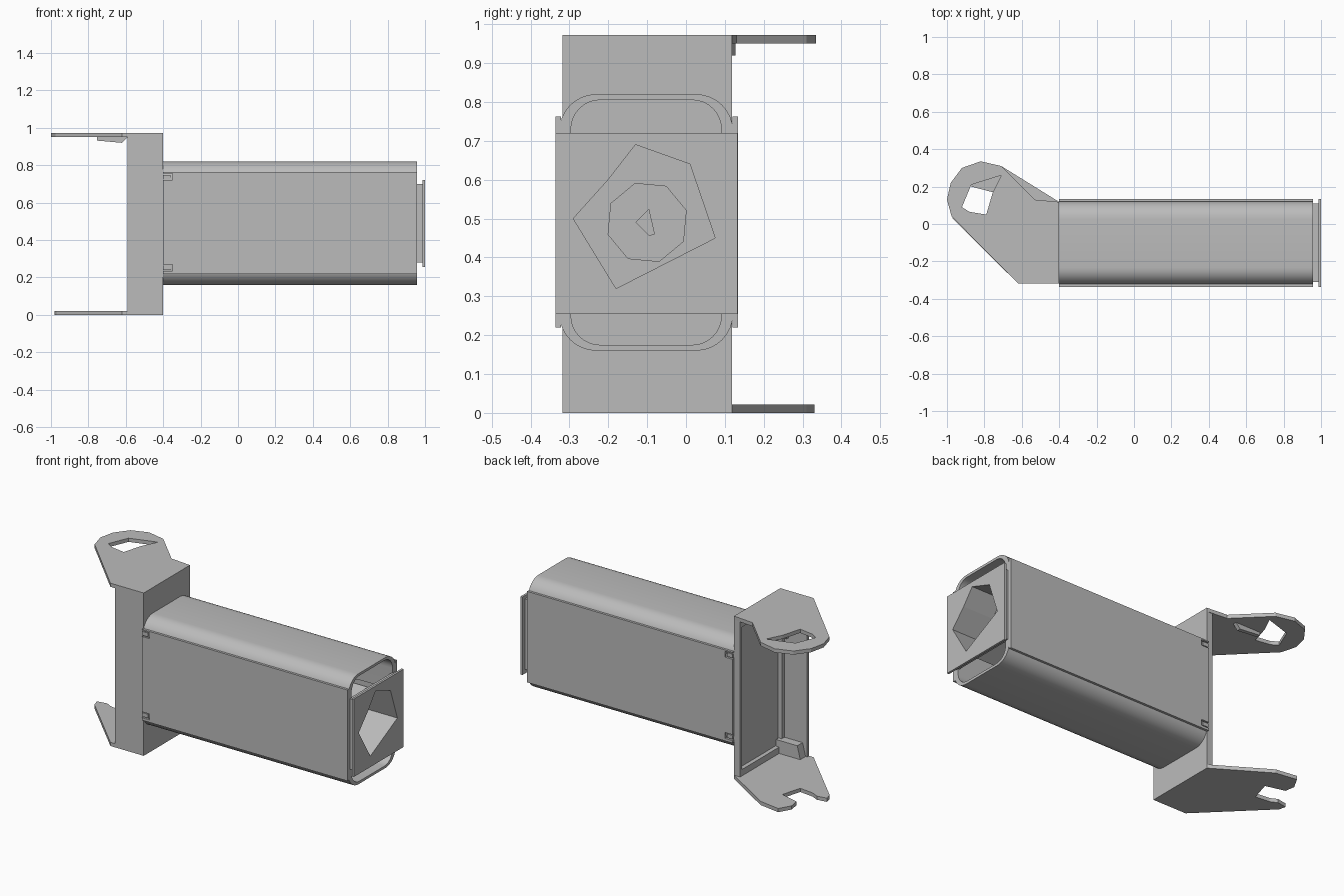
import bpy, bmesh, math
from mathutils import Matrix

if "Cube" in bpy.data.objects:
    bpy.data.objects.remove(bpy.data.objects["Cube"])

grey = bpy.data.materials.new("mid_grey")
grey.diffuse_color = (0.5, 0.5, 0.5, 1)
grey.use_nodes = True
grey.node_tree.nodes["Principled BSDF"].inputs["Base Color"].default_value = grey.diffuse_color

# Columns give the world directions of the drawing's right, up and depth
AXES = {
    "z": Matrix.Identity(4),
    "x": Matrix(((0, 0, 1, 0), (1, 0, 0, 0), (0, 1, 0, 0), (0, 0, 0, 1))),
    "y": Matrix(((1, 0, 0, 0), (0, 0, -1, 0), (0, 1, 0, 0), (0, 0, 0, 1))),
}


def prism(name, axis, lo, hi, *loops, smooth=False):
    """Extrude an outline (first loop) with holes (other loops) along an axis."""
    cu = bpy.data.curves.new(name, "CURVE")
    cu.dimensions = "2D"
    cu.fill_mode = "BOTH"
    cu.extrude = (hi - lo) / 2
    for loop in loops:
        sp = cu.splines.new("POLY")
        sp.points.add(len(loop) - 1)
        for p, (u, v) in zip(sp.points, loop):
            p.co = (u, v, 0, 1)
        sp.use_cyclic_u = True
    tmp = bpy.data.objects.new(name + "_helper", cu)
    bpy.context.collection.objects.link(tmp)
    dg = bpy.context.evaluated_depsgraph_get()
    me = bpy.data.meshes.new_from_object(tmp.evaluated_get(dg))
    bpy.data.objects.remove(tmp)
    bpy.data.curves.remove(cu)

    bm = bmesh.new()
    bm.from_mesh(me)
    bmesh.ops.remove_doubles(bm, verts=bm.verts, dist=1e-5)
    bmesh.ops.recalc_face_normals(bm, faces=bm.faces)
    for f in bm.faces:
        f.smooth = False
    mid = (lo + hi) / 2
    shift = {"x": (mid, 0, 0), "y": (0, mid, 0), "z": (0, 0, mid)}[axis]
    bmesh.ops.transform(bm, matrix=Matrix.Translation(shift) @ AXES[axis], verts=bm.verts)
    bm.to_mesh(me)
    bm.free()
    me.materials.clear()
    me.materials.append(grey)
    ob = bpy.data.objects.new(name, me)
    bpy.context.collection.objects.link(ob)
    if smooth:
        bpy.ops.object.select_all(action="DESELECT")
        ob.select_set(True)
        bpy.context.view_layer.objects.active = ob
        bpy.ops.object.shade_smooth_by_angle(angle=math.radians(30))
    return ob


def rect(u0, u1, v0, v1):
    return [(u0, v0), (u1, v0), (u1, v1), (u0, v1)]


def round_rect(u0, u1, v0, v1, r, n=8):
    pts = []
    corners = [(u1 - r, v1 - r), (u0 + r, v1 - r), (u0 + r, v0 + r), (u1 - r, v0 + r)]
    for i, (cu, cv) in enumerate(corners):
        for k in range(n + 1):
            a = math.pi / 2 * (i + k / n)
            pts.append((cu + r * math.cos(a), cv + r * math.sin(a)))
    return pts


def ring(cu, cv, r, n, turn=0.0):
    return [(cu + r * math.cos(turn + math.tau * i / n),
             cv + r * math.sin(turn + math.tau * i / n)) for i in range(n)]


def scaled(loop, s):
    cu = sum(p[0] for p in loop) / len(loop)
    cv = sum(p[1] for p in loop) / len(loop)
    return [(cu + (u - cu) * s, cv + (v - cv) * s) for u, v in loop]


# Hollow main tube with rounded corners
prism("main_tube", "x", -0.40, 0.957,
      round_rect(-0.326, 0.121, 0.16, 0.82, 0.095),
      round_rect(-0.296, 0.091, 0.175, 0.805, 0.075), smooth=True)

# Side panels with a small notch at each bracket-end corner
panel = [(-0.40, 0.22), (0.957, 0.22), (0.957, 0.763), (-0.40, 0.763),
         (-0.40, 0.755), (-0.35, 0.755), (-0.35, 0.72), (-0.40, 0.72),
         (-0.40, 0.27), (-0.35, 0.27), (-0.35, 0.235), (-0.40, 0.235)]
for side, y0 in (("front", -0.336), ("back", 0.12)):
    prism(side + "_side_panel", "y", y0, y0 + 0.014, panel)
    for z in (0.241, 0.726):
        prism(side + "_latch", "y", y0 + 0.003, y0 + 0.011, rect(-0.40, -0.362, z, z + 0.023))

# End cap with a faceted opening
opening = [(-0.13, 0.69), (0.01, 0.64), (0.075, 0.45),
           (-0.18, 0.32), (-0.29, 0.50), (-0.20, 0.60)]
prism("end_cap", "x", 0.987, 1.0, rect(-0.336, 0.133, 0.255, 0.72), opening)
prism("cap_neck", "x", 0.95, 0.987, rect(-0.31, 0.11, 0.28, 0.70), opening)

# Recessed socket behind the opening
octagon = ring(-0.10, 0.49, 0.105, 8, 0.3)
prism("socket_wall", "x", 0.80, 0.95, scaled(opening, 1.06), opening)
prism("socket_floor", "x", 0.79, 0.80, scaled(opening, 1.06), octagon)
prism("socket_throat", "x", 0.66, 0.79, ring(-0.10, 0.49, 0.115, 8, 0.3), octagon)
prism("throat_floor", "x", 0.65, 0.66, ring(-0.10, 0.49, 0.115, 8, 0.3))
prism("center_pin", "x", 0.66, 0.70, [(-0.13, 0.49), (-0.095, 0.455), (-0.08, 0.46), (-0.095, 0.525)])

# Upright bracket: front wall, tube-side wall and its raised rim
prism("bracket_front_wall", "y", -0.318, -0.30, rect(-0.59, -0.40, 0.01, 0.96))
prism("bracket_side_wall", "x", -0.415, -0.40, rect(-0.318, 0.118, 0.01, 0.96))
prism("bracket_rim", "x", -0.44, -0.415, rect(-0.305, 0.118, 0.01, 0.96),
      rect(-0.275, 0.098, 0.06, 0.91))
prism("bracket_foot_block", "y", -0.30, -0.25,
      [(-0.58, 0.02), (-0.42, 0.02), (-0.42, 0.10), (-0.56, 0.10)])

# Upper ear with a closed faceted hole
upper = [(-0.40, -0.318), (-0.62, -0.318), (-0.975, 0.04), (-1.0, 0.13), (-0.98, 0.22),
         (-0.92, 0.30), (-0.82, 0.335), (-0.71, 0.31), (-0.53, 0.13), (-0.40, 0.118)]
upper_hole = [(-0.92, 0.09), (-0.87, 0.21), (-0.71, 0.26), (-0.755, 0.17), (-0.79, 0.05), (-0.88, 0.065)]
prism("upper_ear", "z", 0.95, 0.972, upper, upper_hole)
prism("upper_ear_rib", "y", 0.105, 0.128,
      [(-0.755, 0.952), (-0.755, 0.932), (-0.62, 0.92), (-0.59, 0.952)])

# Lower ear with an open notch
lower = [(-0.40, -0.318), (-0.62, -0.318), (-0.97, 0.03), (-0.98, 0.07), (-0.92, 0.08),
         (-0.88, 0.06), (-0.79, 0.05), (-0.755, 0.17), (-0.87, 0.20), (-0.88, 0.26),
         (-0.84, 0.33), (-0.71, 0.31), (-0.40, 0.118)]
prism("lower_ear", "z", 0.0, 0.022, lower)
